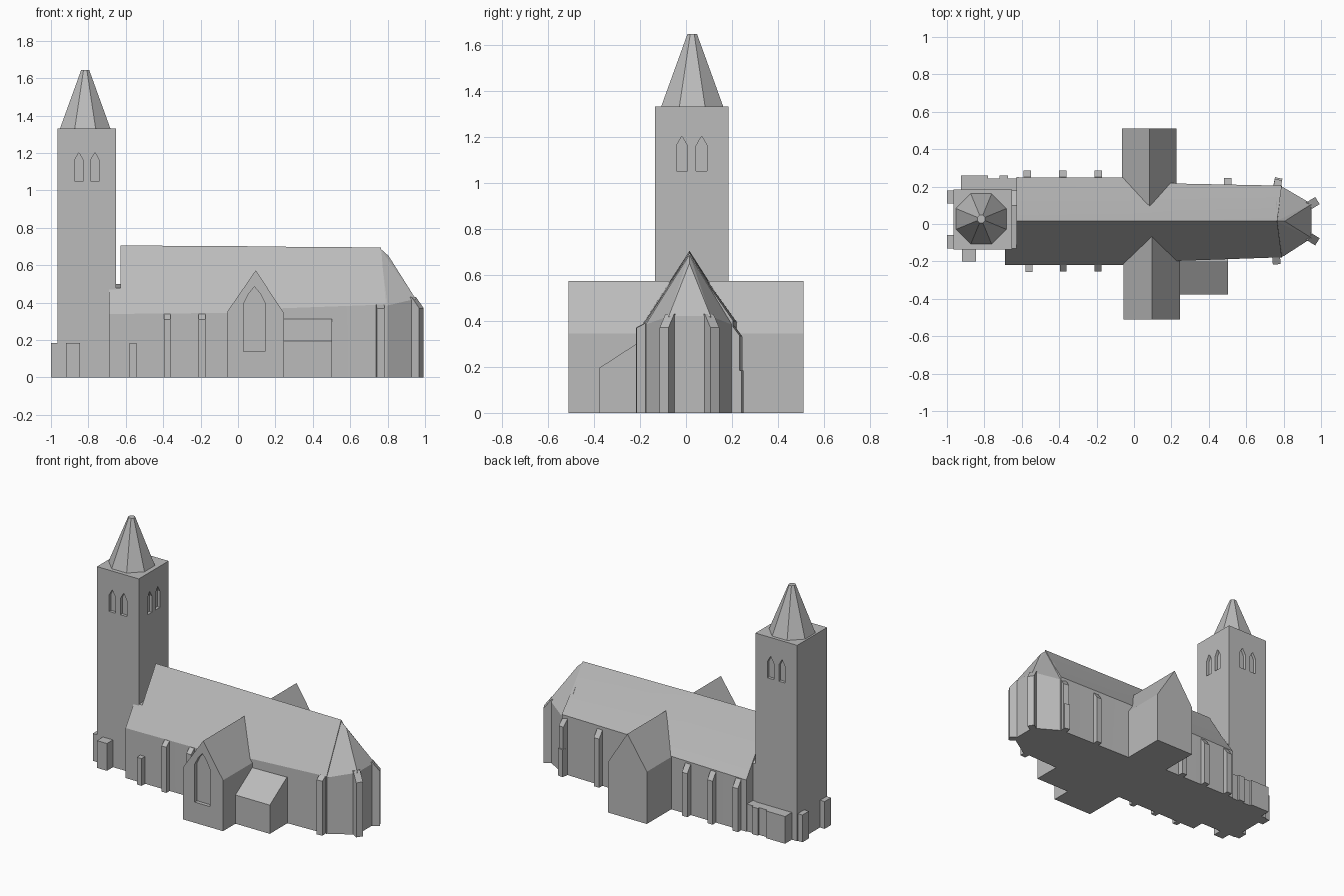
import bpy, bmesh, math
from mathutils import Vector, Matrix

if "Cube" in bpy.data.objects:
    bpy.data.objects.remove(bpy.data.objects["Cube"])

stone = bpy.data.materials.new("stone_grey")
stone.diffuse_color = (0.5, 0.5, 0.5, 1)
stone.use_nodes = True
stone.node_tree.nodes["Principled BSDF"].inputs["Base Color"].default_value = stone.diffuse_color


def finish(name, bm):
    bmesh.ops.recalc_face_normals(bm, faces=bm.faces)
    me = bpy.data.meshes.new(name)
    bm.to_mesh(me)
    bm.free()
    me.materials.append(stone)
    ob = bpy.data.objects.new(name, me)
    bpy.context.collection.objects.link(ob)
    return ob


def prism(name, pts, vec, mat=None):
    """Polygon of 3D points extruded along a vector."""
    bm = bmesh.new()
    f = bm.faces.new([bm.verts.new(p) for p in pts])
    r = bmesh.ops.extrude_face_region(bm, geom=[f], use_keep_orig=True)
    vs = [g for g in r["geom"] if isinstance(g, bmesh.types.BMVert)]
    bmesh.ops.translate(bm, verts=vs, vec=vec)
    if mat:
        bm.transform(mat)
    return finish(name, bm)


def box(name, x0, x1, y0, y1, z0, z1):
    return prism(name, [(x0, y0, z0), (x1, y0, z0), (x1, y1, z0), (x0, y1, z0)], (0, 0, z1 - z0))


def loft(name, rings):
    """Skin through equal-length closed rings, capped at both ends."""
    bm = bmesh.new()
    R = [[bm.verts.new(p) for p in r] for r in rings]
    n = len(R[0])
    for a, b in zip(R, R[1:]):
        for i in range(n):
            j = (i + 1) % n
            bm.faces.new((a[i], a[j], b[j], b[i]))
    bm.faces.new(R[0])
    bm.faces.new(R[-1])
    return finish(name, bm)


def buttress(name, x, y, deg, width, depth, h, drop=0.05):
    """Pier leaning outwards from the wall point (x, y) in direction deg, with a sloped top."""
    w = width / 2
    pts = [(-0.03, -w, 0), (depth, -w, 0), (depth, -w, h - drop), (0, -w, h), (-0.03, -w, h)]
    return prism(name, pts, (0, width, 0),
                 Matrix.Translation((x, y, 0)) @ Matrix.Rotation(math.radians(deg), 4, 'Z'))


def arch_cut(target, x, y, deg, width, z0, z1, z2, depth=0.02):
    """Cut a pointed recess; deg is the outward direction of the wall."""
    w = width / 2
    pts = [(-depth, -w, z0), (-depth, w, z0), (-depth, w, z1), (-depth, w * 0.55, (z1 + 2 * z2) / 3 - 0.008),
           (-depth, 0, z2), (-depth, -w * 0.55, (z1 + 2 * z2) / 3 - 0.008), (-depth, -w, z1)]
    cutter = prism("window_cutter", pts, (depth + 0.05, 0, 0),
                   Matrix.Translation((x, y, 0)) @ Matrix.Rotation(math.radians(deg), 4, 'Z'))
    cutter.hide_render = True
    m = target.modifiers.new("recess", 'BOOLEAN')
    m.operation = 'DIFFERENCE'
    m.solver = 'EXACT'
    m.object = cutter
    bpy.context.view_layer.objects.active = target
    bpy.ops.object.modifier_apply(modifier=m.name)
    bpy.data.objects.remove(cutter)


# Tower with paired belfry openings on each side and a west door
tx, ty, hx, hy = -0.808, 0.025, 0.157, 0.16
tower = box("tower", tx - hx, tx + hx, ty - hy, ty + hy, 0, 1.33)
for s in (-0.043, 0.043):
    for deg in (0, 90, 180, 270):
        c, n = round(math.cos(math.radians(deg))), round(math.sin(math.radians(deg)))
        arch_cut(tower, tx + c * hx + abs(n) * s, ty + n * hy + abs(c) * s, deg,
                 0.048, 1.05, 1.16, 1.202)
arch_cut(tower, tx - hx, ty, 180, 0.055, 0.0, 0.09, 0.135)


# Octagonal spire
def octagon(apothem, z):
    r = apothem / math.cos(math.pi / 8)
    return [(-0.817 + r * math.cos(math.pi / 8 + i * math.pi / 4),
             0.027 + r * math.sin(math.pi / 8 + i * math.pi / 4), z) for i in range(8)]


loft("spire", [octagon(0.135, 1.33), octagon(0.021, 1.645)])

# Low blocks around the tower foot
box("tower_pier_west_south", -1.0, -0.95, -0.13, -0.06, 0, 0.185)
box("tower_pier_west_north", -1.0, -0.95, 0.11, 0.178, 0, 0.185)
box("tower_pier_south", -0.92, -0.845, -0.2, -0.12, 0, 0.185)
box("north_low_annex", -0.925, -0.6, 0.17, 0.243, 0, 0.185)
box("north_low_annex_bay", -0.925, -0.78, 0.2, 0.258, 0, 0.185)
box("north_low_annex_pier", -0.72, -0.675, 0.2, 0.258, 0, 0.185)


# Nave: (x, south wall, north wall, south eave, north eave, ridge x, ridge z)
def section(x, s, n, es, en, rx, rz):
    r = 0.015
    return [(x, s, 0), (x, s, es), (x + (rx - x) / 2, (s + r) / 2, (es + rz) / 2), (rx, r, rz),
            (x + (rx - x) / 2, (n + r) / 2, (en + rz) / 2 - 0.01), (x, n, en), (x, n, 0)]


nave = loft("nave", [section(-0.628, -0.22, 0.25, 0.34, 0.35, -0.628, 0.705),
                     section(-0.06, -0.218, 0.248, 0.345, 0.36, -0.06, 0.703),
                     section(0.24, -0.197, 0.216, 0.37, 0.40, 0.24, 0.699),
                     section(0.79, -0.178, 0.205, 0.39, 0.40, 0.765, 0.695)])
bpy.ops.object.select_all(action='DESELECT')
nave.select_set(True)
bpy.context.view_layer.objects.active = nave
bpy.ops.object.shade_smooth_by_angle(angle=math.radians(25))

# Lower nave end beside the tower
x = -0.69
prism("nave_west_end", [(x, -0.22, 0), (x, -0.22, 0.34), (x, -0.13, 0.477), (x, 0.1, 0.5),
                        (x, 0.18, 0.44), (x, 0.18, 0)], (0.08, 0, 0))

# Apse: polygonal east end with hipped roof
bm = bmesh.new()
for px, py, e in ((0.76, -0.178, 0.39), (0.8, -0.172, 0.385), (0.95, -0.075, 0.42),
                  (0.95, 0.107, 0.42), (0.8, 0.195, 0.385), (0.76, 0.205, 0.39)):
    bm.verts.new((px, py, 0))
    bm.verts.new((px, py, e))
bm.verts.new((0.76, 0.015, 0.69))
bm.verts.new((0.805, 0.015, 0.65))
bmesh.ops.convex_hull(bm, input=bm.verts[:])
bmesh.ops.dissolve_limit(bm, angle_limit=0.02, verts=bm.verts[:], edges=bm.edges[:])
finish("apse", bm)

# Transepts with a large pointed window in each gable
for side, sgn, x0, xr, x1 in (("south", -1, -0.055, 0.095, 0.245), ("north", 1, -0.063, 0.083, 0.228)):
    y = 0.51 * sgn
    t = prism(side + "_transept", [(x0, y, 0), (x0, y, 0.355), (xr, y, 0.573), (x1, y, 0.345), (x1, y, 0)],
              (0, -0.52 * sgn, 0))
    arch_cut(t, xr - 0.007, y, 90 * sgn, 0.115, 0.14, 0.395, 0.485, 0.025)

# Lean-to annex in the corner of the south transept
x = 0.235
prism("south_lean_to", [(x, -0.377, 0), (x, -0.377, 0.195), (x, -0.197, 0.312), (x, -0.15, 0.312), (x, -0.15, 0)],
      (0.268, 0, 0))

# Wall buttresses
for bx in (-0.378, -0.192):
    buttress("south_buttress", bx, -0.22, 270, 0.036, 0.035, 0.34, 0.03)
buttress("south_low_buttress", -0.562, -0.22, 270, 0.036, 0.037, 0.185, 0)
for bx in (-0.57, -0.38, -0.19):
    buttress("north_buttress", bx, 0.25, 90, 0.04, 0.036, 0.345)
buttress("north_buttress_east", 0.5, 0.21, 90, 0.04, 0.036, 0.38)

# Apse buttresses
buttress("apse_buttress_south", 0.76, -0.178, 275, 0.042, 0.038, 0.39, 0.02)
buttress("apse_buttress_north", 0.765, 0.2, 78, 0.04, 0.038, 0.385)
buttress("apse_low_buttress_north", 0.765, 0.205, 78, 0.04, 0.042, 0.185, 0)
buttress("apse_buttress_south_east", 0.94, -0.07, 328, 0.045, 0.048, 0.43, 0.06)
buttress("apse_buttress_north_east", 0.94, 0.1, 32, 0.045, 0.048, 0.43, 0.06)
